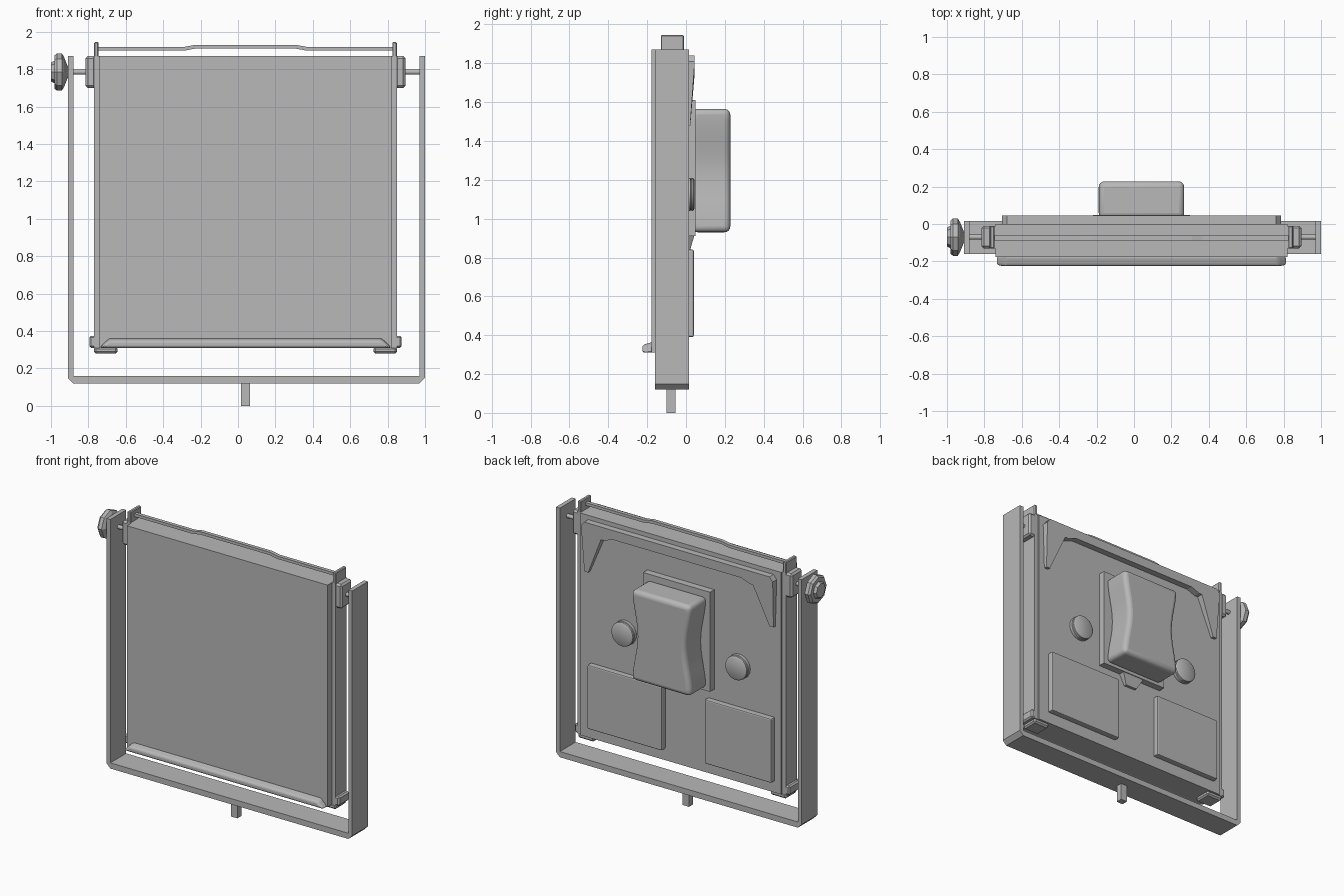
import bpy, bmesh, math
from mathutils import Matrix, Vector

cube = bpy.data.objects.get("Cube")
if cube:
    bpy.data.objects.remove(cube, do_unlink=True)

grey = bpy.data.materials.new("neutral_grey")
grey.use_nodes = True
grey.diffuse_color = (0.48, 0.48, 0.48, 1)
grey.node_tree.nodes["Principled BSDF"].inputs["Base Color"].default_value = (0.48, 0.48, 0.48, 1)

CX = 0.04  # centre of the panel
SIDES = (("right", -1), ("left", 1))


def finish(name, bm, bevel=0, segments=1, smooth=False):
    bmesh.ops.recalc_face_normals(bm, faces=bm.faces)
    mesh = bpy.data.meshes.new(name)
    bm.to_mesh(mesh)
    bm.free()
    obj = bpy.data.objects.new(name, mesh)
    bpy.context.collection.objects.link(obj)
    mesh.materials.append(grey)
    if bevel:
        mod = obj.modifiers.new("Bevel", 'BEVEL')
        mod.width, mod.segments = bevel, segments
        mod.limit_method, mod.angle_limit = 'ANGLE', math.radians(40)
    if smooth:
        bpy.ops.object.select_all(action='DESELECT')
        obj.select_set(True)
        bpy.context.view_layer.objects.active = obj
        bpy.ops.object.shade_smooth_by_angle(angle=math.radians(40))
    return obj


def box(name, x, y, z, bevel=0, segments=1):
    bm = bmesh.new()
    bmesh.ops.create_cube(bm, size=1)
    for v in bm.verts:
        v.co = [(a + b) / 2 + c * abs(b - a) for c, (a, b) in zip(v.co, (x, y, z))]
    return finish(name, bm, bevel, segments)


def mirrored_box(name, x, y, z, bevel=0):
    # x is measured outwards from the panel centre
    for side, s in SIDES:
        box(side + "_" + name, (CX + s * x[0], CX + s * x[1]), y, z, bevel)


def prism(name, outline, y0, y1, **kw):
    # outline in x and z, pushed through y
    bm = bmesh.new()
    face = bm.faces.new([bm.verts.new((px, y0, pz)) for px, pz in outline])
    out = bmesh.ops.extrude_face_region(bm, geom=[face])["geom"]
    bmesh.ops.translate(bm, verts=[v for v in out if isinstance(v, bmesh.types.BMVert)],
                        vec=(0, y1 - y0, 0))
    return finish(name, bm, **kw)


def lathe(name, profile, origin, axis, sides, smooth=False, bevel=0):
    # profile holds (distance along axis, radius) pairs
    turn = Vector((0, 0, 1)).rotation_difference(Vector(axis)).to_matrix().to_4x4()
    bm = bmesh.new()
    rings = []
    for d, r in profile:
        rings.append([bm.verts.new((r * math.cos(a), r * math.sin(a), d))
                      for a in (math.tau * i / sides for i in range(sides))])
    for low, high in zip(rings, rings[1:]):
        for i in range(sides):
            j = (i + 1) % sides
            bm.faces.new((low[i], low[j], high[j], high[i]))
    bm.faces.new(rings[0])
    bm.faces.new(rings[-1])
    bmesh.ops.transform(bm, matrix=Matrix.Translation(origin) @ turn, verts=bm.verts)
    return finish(name, bm, bevel, smooth=smooth)


# U-shaped outer yoke with chamfered lower corners
L, R, T = -0.91, 1.0, 0.03
prism("yoke_frame", [(L, 1.87), (L, 0.15), (L + T, 0.12), (R - T, 0.12), (R, 0.15), (R, 1.87),
                     (R - T, 1.87), (R - T, 0.16), (L + T, 0.16), (L + T, 1.87)], -0.16, 0.015)
box("mount_stem", (0.015, 0.065), (-0.10, -0.055), (0, 0.125))

# Main panel with side channels
box("panel", (CX - 0.78, CX + 0.78), (-0.177, 0), (0.31, 1.87))
mirrored_box("side_channel", (0.775, 0.81), (-0.13, -0.01), (0.31, 1.87))
mirrored_box("top_ear", (0.785, 0.81), (-0.13, -0.01), (1.85, 1.945), 0.005)
mirrored_box("upper_corner_block", (0.80, 0.855), (-0.13, -0.01), (1.70, 1.87), 0.012)
mirrored_box("lower_corner_block", (0.80, 0.835), (-0.13, -0.01), (0.31, 0.375), 0.01)
mirrored_box("corner_foot", (0.685, 0.81), (-0.13, -0.01), (0.28, 0.315), 0.01)

# Mitred retaining lip along the lower front edge
bm = bmesh.new()
bmesh.ops.create_cube(bm, size=1)
for v in bm.verts:
    top, front = v.co.z > 0, v.co.y < 0
    half = 0.73 if top else 0.78
    v.co = (CX + math.copysign(half, v.co.x), -0.225 if front else -0.17,
            (0.35 if front else 0.365) if top else 0.31)
finish("front_lip", bm, 0.014, 3)

# Thin top rail, raised in the middle
rail = [(-0.785, 1.91), (-0.33, 1.91), (-0.27, 1.921), (0.27, 1.921), (0.33, 1.91), (0.785, 1.91)]
prism("top_rail", [(CX + x, z - 0.011) for x, z in rail]
      + [(CX + x, z + 0.009) for x, z in reversed(rail)], -0.088, -0.062)

# Pivot pins and clamp knob
PIVOT_Y, PIVOT_Z = -0.07, 1.785
for side, x0, x1 in (("right", -0.93, -0.80), ("left", 0.88, 0.975)):
    lathe(side + "_pivot_pin", [(0, 0.014), (x1 - x0, 0.014)], (x0, PIVOT_Y, PIVOT_Z),
          (1, 0, 0), 12, smooth=True)
lathe("clamp_knob", [(0, 0.05), (0.018, 0.06), (0.018, 0.088), (0.032, 0.1), (0.058, 0.1),
                     (0.07, 0.08), (0.09, 0.03)], (-1.0, PIVOT_Y, PIVOT_Z), (1, 0, 0), 8)

# Rear bracket: a top strip with two tapering legs
half = [(0.50, 1.775), (0.565, 1.75), (0.59, 1.75), (0.705, 1.48), (0.735, 1.48),
        (0.745, 1.81), (0.72, 1.84)]
bracket = prism("rear_bracket", [(CX + x, z) for x, z in half]
                + [(CX - x, z) for x, z in reversed(half)], -0.005, 0.045)
for v in bracket.data.vertices:
    if v.co.y > 0.02 and v.co.z < 1.6:
        v.co.y = 0.022

# Rear plate with lower tab, and the waisted housing on it
box("housing_plate", (CX - 0.26, CX + 0.26), (-0.005, 0.048), (0.91, 1.61))
tab = prism("plate_tab", [(CX - 0.09, 0.92), (CX - 0.045, 0.835), (CX + 0.045, 0.835),
                          (CX + 0.09, 0.92)], -0.005, 0.045)
for v in tab.data.vertices:
    if v.co.y > 0.02 and v.co.z < 0.9:
        v.co.y = 0.02
STEPS = 12
edge = []
for i in range(STEPS + 1):
    t = i / STEPS
    edge.append((0.23 - 0.04 * math.sin(math.pi * t) ** 2, 0.93 + 0.635 * t))
prism("rear_housing", [(CX + x, z) for x, z in edge]
      + [(CX - x, z) for x, z in reversed(edge)], 0.03, 0.228,
      bevel=0.03, segments=4, smooth=True)

# Round buttons and flat pads on the back
for side, x in (("right", -0.415), ("left", 0.47)):
    lathe(side + "_button", [(-0.005, 0.085), (0.022, 0.085), (0.026, 0.079), (0.03, 0.085),
                             (0.038, 0.083), (0.045, 0.072)], (x, 0, 1.125), (0, 1, 0), 32,
          smooth=True)
for side, x0, x1 in (("right", -0.69, -0.17), ("left", 0.16, 0.74)):
    box(side + "_pad", (x0, x1), (-0.005, 0.04), (0.39, 0.84), 0.008, 2)
